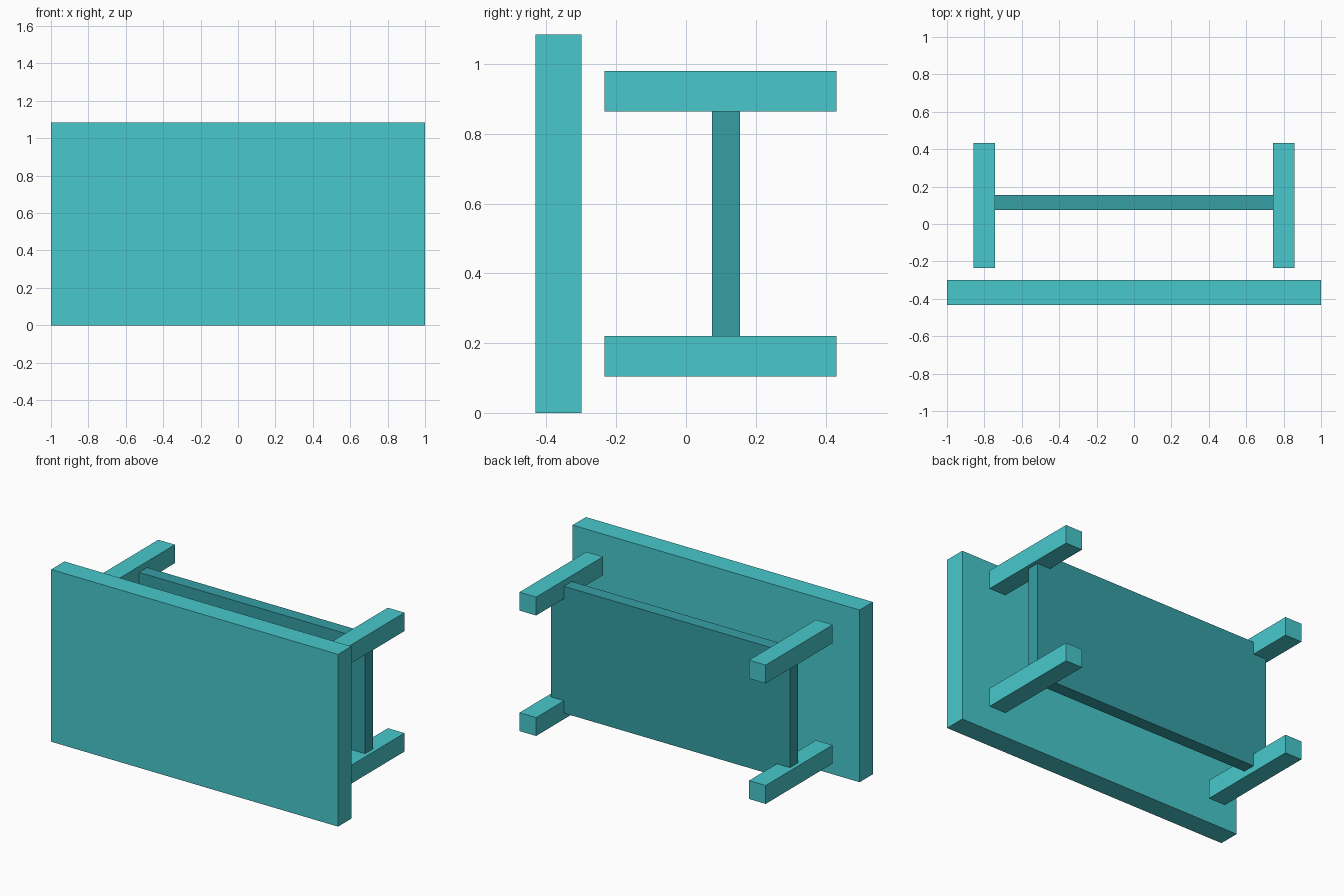
import bpy

if "Cube" in bpy.data.objects:
    bpy.data.objects.remove(bpy.data.objects["Cube"])


def material(name, colour):
    mat = bpy.data.materials.new(name)
    mat.diffuse_color = (*colour, 1.0)
    mat.use_nodes = True
    mat.node_tree.nodes["Principled BSDF"].inputs["Base Color"].default_value = mat.diffuse_color
    return mat


light_teal = material("light teal", (0.065, 0.578, 0.604))
dark_teal = material("dark teal", (0.036, 0.347, 0.376))


def box(name, low, high, mat):
    centre = [(a + b) / 2 for a, b in zip(low, high)]
    bpy.ops.mesh.primitive_cube_add(size=1, location=centre)
    obj = bpy.context.object
    obj.name = name
    obj.scale = [b - a for a, b in zip(low, high)]
    bpy.ops.object.transform_apply(location=False, rotation=False, scale=True)
    obj.data.materials.append(mat)
    return obj


# Table lying on its long edge: the top faces the front
box("table_top", (-1, -0.432, 0), (1, -0.30, 1.085), light_teal)

# Lower shelf, its corners let into the legs
box("shelf", (-0.833, 0.075, 0.143), (0.833, 0.155, 0.942), dark_teal)

# Four square legs pointing backwards
for side, x in (("left", -0.80), ("right", 0.80)):
    for level, z in (("lower", 0.163), ("upper", 0.922)):
        box(f"{level}_{side}_leg", (x - 0.058, -0.234, z - 0.058),
            (x + 0.058, 0.432, z + 0.058), light_teal)
